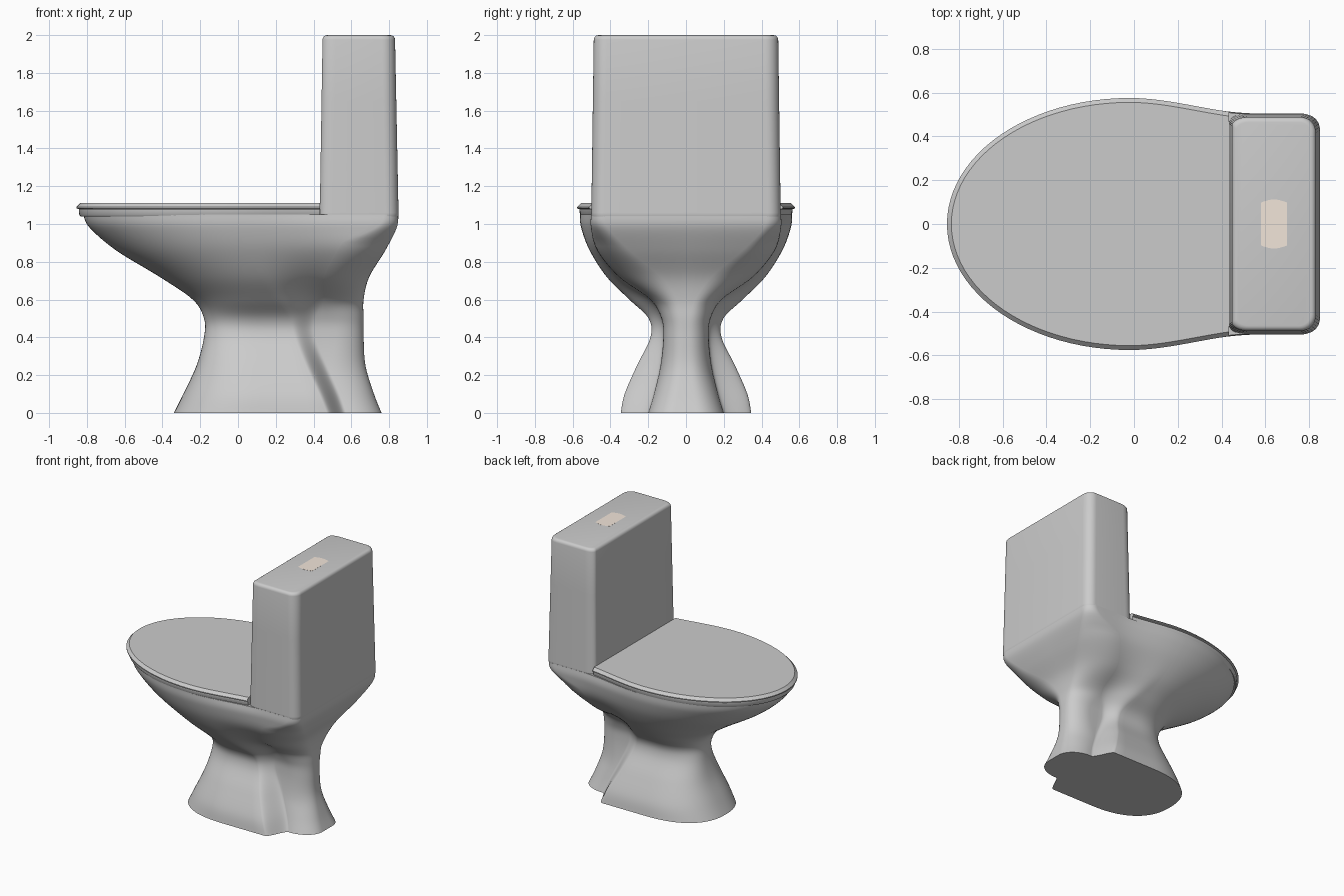
import bpy, bmesh, math

if "Cube" in bpy.data.objects:
    bpy.data.objects.remove(bpy.data.objects["Cube"])

def loft(name, rings):
    """Skin closed rings of (x, y, z) points and cap both ends."""
    bm = bmesh.new()
    vs = [[bm.verts.new(p) for p in r] for r in rings]
    n = len(rings[0])
    for a, b in zip(vs, vs[1:]):
        for i in range(n):
            j = (i + 1) % n
            bm.faces.new((a[i], a[j], b[j], b[i]))
    bm.faces.new(vs[0][::-1])
    bm.faces.new(vs[-1])
    bmesh.ops.recalc_face_normals(bm, faces=bm.faces)
    me = bpy.data.meshes.new(name)
    bm.to_mesh(me)
    bm.free()
    ob = bpy.data.objects.new(name, me)
    bpy.context.collection.objects.link(ob)
    bpy.ops.object.select_all(action='DESELECT')
    ob.select_set(True)
    bpy.context.view_layer.objects.active = ob
    bpy.ops.object.shade_smooth_by_angle(angle=math.radians(38))
    return ob

def ring(half, z):
    """Mirror a half outline (first and last point on y = 0) into a full ring."""
    full = half + [(x, -y) for x, y in half[-2:0:-1]]
    return [(x, y, z) for x, y in full]

def arc(cx, cy, rx, ry, a0, a1, n, e=2.0):
    pts = []
    for i in range(n + 1):
        t = math.radians(a0 + (a1 - a0) * i / n)
        c, s = math.cos(t), math.sin(t)
        y = cy + ry * abs(s) ** (2 / e)
        pts.append((cx + rx * math.copysign(abs(c) ** (2 / e), c),
                    0.0 if abs(y) < 1e-6 else y))
    return pts

def body_half(xf, xm, w, s0, s1, wb, xb, e, r):
    """Rounded front, straight side, blend to a narrower back, rounded corner."""
    pts = arc(xm, 0, xm - xf, w, 180, 90, 22, e)
    pts += [(xm + (s0 - xm) * i / 4, w) for i in range(1, 5)]
    for i in range(1, 13):
        t = i / 12
        pts.append((s0 + (s1 - s0) * t, w + (wb - w) * t * t * (3 - 2 * t)))
    rx = min(r + 1.5 * max(0, r - .075), xb - s1 - .01)
    pts += [(s1 + (xb - rx - s1) * i / 3, wb) for i in range(1, 3)]
    pts += arc(xb - rx, wb - r, rx, r, 90, 0, 12)
    return pts + [(xb, 0)]

def box_half(x0, x1, w, k):
    """Half of a rectangle with soft elliptical corners, k scales the corners."""
    fx, fy, b = .07 * k, .04 * k, .07 * k
    return ([(x0, 0)] + arc(x0 + fx, w - fy, fx, fy, 180, 90, 8)
            + arc(x1 - b, w - b, b, b, 90, 0, 8) + [(x1, 0)])

def catmull(rows, steps):
    out = []
    for k in range(len(rows) - 1):
        p = [rows[min(max(k + d, 0), len(rows) - 1)] for d in (-1, 0, 1, 2)]
        for i in range(steps):
            t = i / steps
            out.append([0.5 * (2 * b + (c - a) * t + (2 * a - 5 * b + 4 * c - d) * t * t
                               + (3 * b - a - 3 * c + d) * t ** 3)
                        for a, b, c, d in zip(*p)])
    return out + [rows[-1]]

# Pedestal and bowl: z, front, widest x, width, blend start, blend end, back width, back, roundness, corner
levels = [
    (0.00, -.34, .12, .345, .47, .57, .20, .76, 2.4, .14),
    (0.10, -.29, .12, .325, .43, .535, .17, .72, 2.4, .13),
    (0.25, -.22, .12, .26, .36, .47, .135, .675, 2.5, .115),
    (0.40, -.18, .12, .188, .30, .41, .12, .665, 2.5, .105),
    (0.50, -.18, .12, .198, .27, .41, .13, .665, 2.3, .11),
    (0.60, -.24, .11, .30, .20, .45, .19, .665, 2.1, .14),
    (0.72, -.415, .08, .42, .12, .45, .355, .695, 2.0, .22),
    (0.86, -.645, .04, .51, .06, .52, .47, .78, 2.0, .17),
    (0.98, -.785, .00, .555, .02, .58, .503, .84, 2.0, .09),
    (1.05, -.82, -.02, .562, .00, .55, .502, .849, 2.0, .075)]
loft("bowl_and_pedestal", [ring(body_half(*r[1:]), r[0]) for r in catmull(levels, 6)])

# Tank: slight taper, rounded top edge, foot sunk into the bowl
tank = [(1.0, .02), (1.045, 0), (1.06, 0), (1.3, 0), (1.65, 0), (1.9755, 0)]
tank += [(1.9755 + .024 * math.sin(math.radians(a)), .022 * (1 - math.cos(math.radians(a))))
         for a in (22, 45, 68, 90)]
rings = []
for z, inset in tank:
    t = z - 1
    rings.append(ring(box_half(.432 + .016 * t + inset, .851 - .02 * t - inset,
                               .502 - .014 * t - inset, 1 - inset * 8), z))
loft("tank", rings)

# Seat and lid: egg outline, cut straight at the tank
def seat_half(inset):
    pts = arc(-.02, 0, .835 - inset, .576 - inset, 180, 90, 24)
    for i in range(1, 11):
        t = i / 10
        pts.append((-.02 + .455 * t, .576 - inset - .063 * t * t * (2 - t)))
    return pts + [(.435, 0)]

loft("seat", [ring(seat_half(i), z) for z, i in
              ((1.04, .022), (1.05, .014), (1.078, .012), (1.082, .018))])
loft("lid", [ring(seat_half(i), z) for z, i in
             ((1.08, .006), (1.083, 0), (1.09, 0), (1.11, .02))])

# Flush button, level with the tank top
end = [(.58 + .12 * i / 8, .098 + .014 * math.sin(math.pi * i / 8)) for i in range(9)]
button_half = [(.58, 0)] + end + [(.70, 0)]
button = loft("flush_button", [ring(button_half, 1.99), ring(button_half, 2.0)])
mat = bpy.data.materials.new("button_beige")
mat.diffuse_color = (.89, .79, .70, 1)
mat.use_nodes = True
mat.node_tree.nodes["Principled BSDF"].inputs["Base Color"].default_value = mat.diffuse_color
button.data.materials.append(mat)
